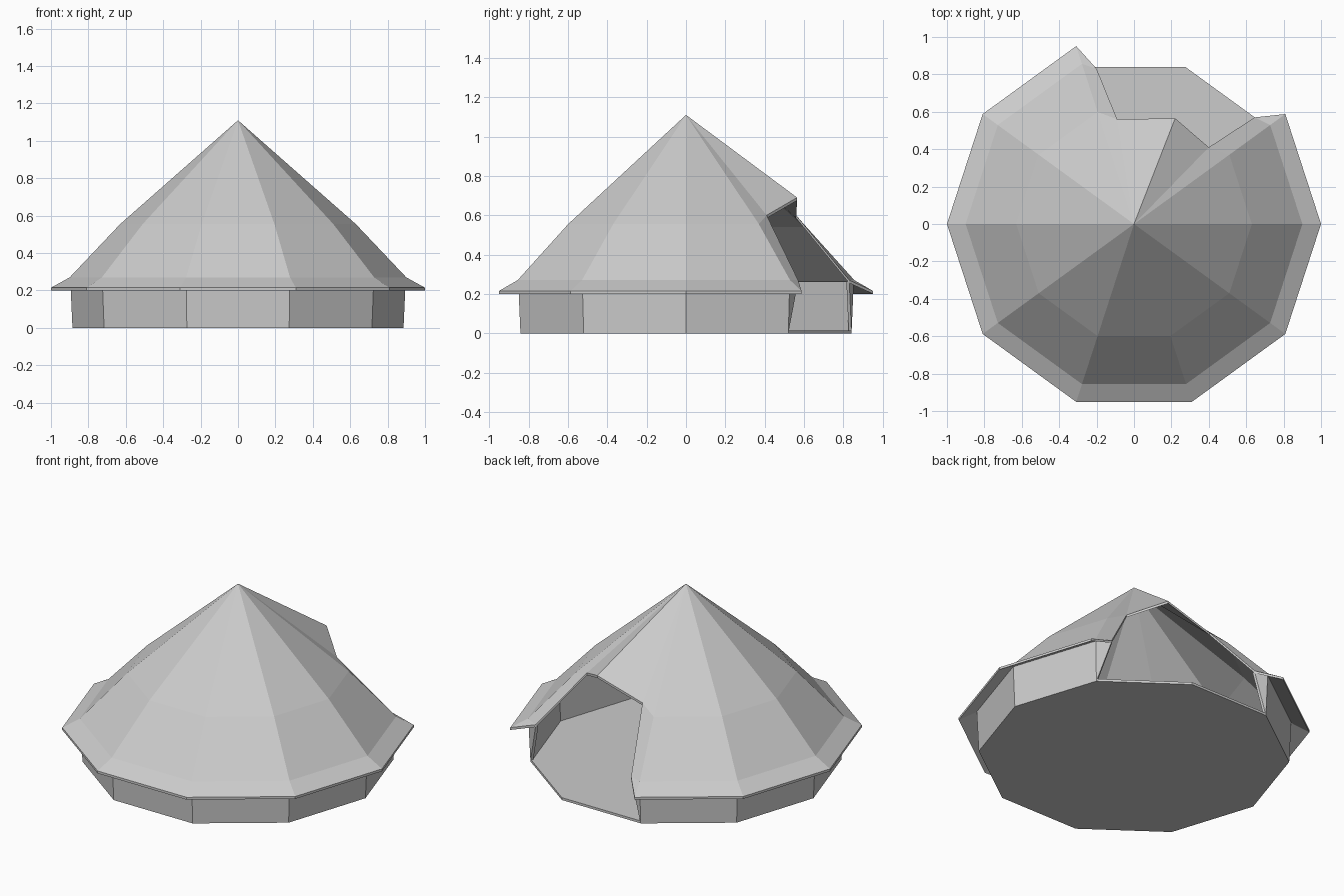
import bpy, bmesh, math
from mathutils import Vector

if "Cube" in bpy.data.objects:
    bpy.data.objects.remove(bpy.data.objects["Cube"])

SIDES = 10
THICK = 0.015
STEP = 2 * math.pi / SIDES
# intact corners run from 108 degrees counter-clockwise round to 36 degrees;
# the gap at the back right is the broken opening
CORNERS = [(3 + i) * STEP for i in range(9)]


def ring(r, z):
    return [Vector((r * math.cos(a), r * math.sin(a), z)) for a in CORNERS]


def strip(lower, upper, skip=()):
    """Faces joining two rings with equal point counts (repeated points give triangles)."""
    faces = []
    for i in range(len(lower) - 1):
        quad = [lower[i], lower[i + 1], upper[i + 1], upper[i]]
        face = []
        for p in quad:
            if all((p - q).length > 1e-5 for q in face):
                face.append(p)
        faces.append(face)
    return faces


def shell(name, faces, offset):
    """Sheet of faces thickened by a copy moved with offset(point)."""
    bm = bmesh.new()
    for f in faces:
        bm.faces.new([bm.verts.new(p) for p in f])
    bmesh.ops.remove_doubles(bm, verts=bm.verts[:], dist=1e-5)
    ext = bmesh.ops.extrude_face_region(bm, geom=bm.faces[:], use_keep_orig=True)
    for v in ext["geom"]:
        if isinstance(v, bmesh.types.BMVert):
            v.co += offset(v.co)
    bmesh.ops.recalc_face_normals(bm, faces=bm.faces[:])
    mesh = bpy.data.meshes.new(name)
    bm.to_mesh(mesh)
    bm.free()
    obj = bpy.data.objects.new(name, mesh)
    bpy.context.collection.objects.link(obj)
    return obj


# jagged edge of the opening, left side, peak, right side
left_low = Vector((-0.20, 0.83, 0.27))
left_high = Vector((-0.09, 0.56, 0.60))
peak = Vector((0.22, 0.565, 0.69))
right_high = Vector((0.40, 0.41, 0.60))
right_low = Vector((0.645, 0.57, 0.27))
apex = Vector((0, 0, 1.11))

# roof: flared eave, lower slope, upper slope up to the apex
eave, knee, mid = ring(1.0, 0.215), ring(0.9, 0.27), ring(0.63, 0.555)
eave_row = [eave[0]] + eave + [eave[-1]]
knee_row = [left_low] + knee + [right_low]
mid_row = [left_high] + mid + [right_high]
roof_faces = strip(eave_row, knee_row) + strip(knee_row, mid_row)
top_row = mid_row + [peak, left_high]
roof_faces += [[top_row[i], top_row[i + 1], apex] for i in range(len(top_row) - 1)]
shell("roof", roof_faces, lambda p: Vector((0, 0, -THICK)))

# wall with slanting broken ends
down = Vector((0, 0, -0.008))
base, head = ring(0.885, 0.0), ring(0.897, 0.262)
base_row = [base[0]] + base + [base[-1]]
head_row = [left_low + down] + head + [right_low + down]
shell("wall", strip(base_row, head_row),
      lambda p: Vector((-p.x, -p.y, 0)).normalized() * THICK)

# floor slab
bpy.ops.mesh.primitive_cylinder_add(vertices=SIDES, radius=0.884, depth=THICK,
                                    location=(0, 0, THICK / 2),
                                    rotation=(0, 0, STEP / 2))
bpy.context.object.name = "floor"
